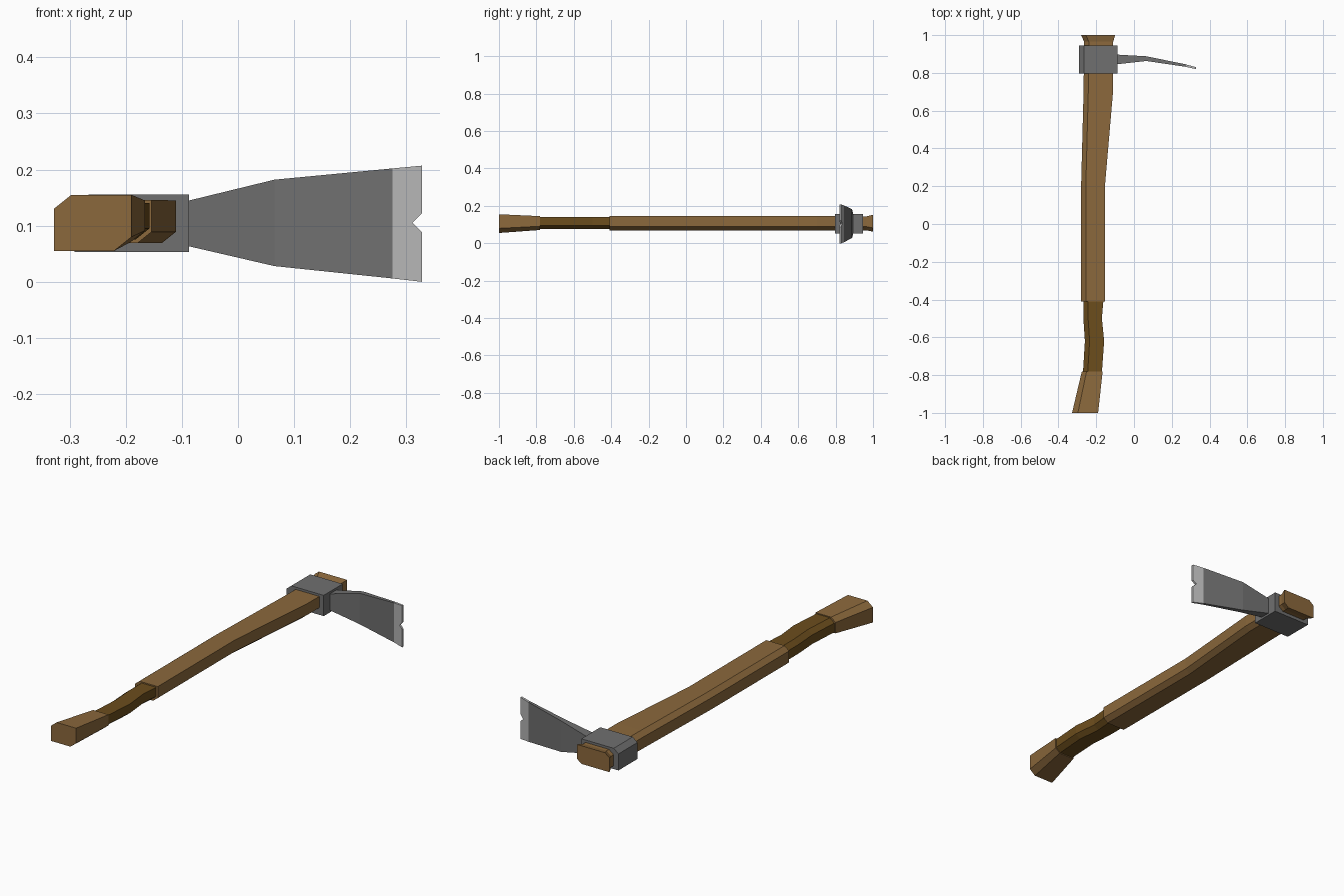
import bpy, bmesh

if "Cube" in bpy.data.objects:
    bpy.data.objects.remove(bpy.data.objects["Cube"])

def material(name, rgb):
    m = bpy.data.materials.new(name)
    m.diffuse_color = (*rgb, 1)
    m.use_nodes = True
    m.node_tree.nodes["Principled BSDF"].inputs["Base Color"].default_value = m.diffuse_color
    return m

wood = material("wood", (0.26, 0.14, 0.045))
grip_wood = material("dark_wood", (0.15, 0.075, 0.012))
steel = material("steel", (0.16, 0.16, 0.16))
edge_steel = material("sharpened_steel", (0.46, 0.46, 0.46))

def loft(name, rings, mat):
    """Skin matching rings of points and cap both ends."""
    bm = bmesh.new()
    loops = [[bm.verts.new(p) for p in ring] for ring in rings]
    n = len(loops[0])
    for a, b in zip(loops, loops[1:]):
        for i in range(n):
            j = (i + 1) % n
            bm.faces.new((a[i], a[j], b[j], b[i]))
    bm.faces.new(loops[0])
    bm.faces.new(loops[-1])
    bmesh.ops.recalc_face_normals(bm, faces=bm.faces)
    me = bpy.data.meshes.new(name)
    bm.to_mesh(me)
    bm.free()
    me.materials.append(mat)
    ob = bpy.data.objects.new(name, me)
    bpy.context.collection.objects.link(ob)
    return ob

def handle_ring(y, x0, x1, z0, z1, c=0.025):
    """Rectangle with its top left and bottom right corners cut."""
    d = c * 0.8
    return [(x0, y, z0), (x1 - c, y, z0), (x1, y, z0 + d),
            (x1, y, z1), (x0 + c, y, z1), (x0, y, z1 - d)]

def handle_part(name, sections, mat):
    return loft(name, [handle_ring(*s) for s in sections], mat)

# Wooden handle in three lengths: flared butt, carved grip, main shaft
handle_part("handle_butt", [
    (-1.0, -0.328, -0.19, 0.055, 0.155, 0.031),
    (-0.78, -0.276, -0.166, 0.071, 0.145)], wood)
handle_part("handle_grip", [
    (-0.785, -0.27, -0.17, 0.075, 0.14),
    (-0.62, -0.26, -0.158, 0.075, 0.14),
    (-0.50, -0.268, -0.17, 0.075, 0.14),
    (-0.405, -0.268, -0.162, 0.075, 0.14)], grip_wood)
handle_part("handle_shaft", [
    (-0.41, -0.28, -0.154, 0.069, 0.146),
    (0.2, -0.28, -0.154, 0.069, 0.146),
    (0.7, -0.267, -0.111, 0.069, 0.145),
    (0.965, -0.264, -0.11, 0.069, 0.144),
    (1.0, -0.28, -0.1, 0.062, 0.152)], wood)

# Steel collar around the shaft, one corner cut
collar = [(-0.291, 0.053), (-0.087, 0.053), (-0.087, 0.156),
          (-0.265, 0.156), (-0.291, 0.135)]
loft("head_collar", [[(x, y, z) for x, z in collar] for y in (0.797, 0.946)], steel)

# Bent blade widening away from the collar: x, y range, z range
blade = [(-0.095, 0.845, 0.897, 0.065, 0.143),
         (0.065, 0.863, 0.888, 0.028, 0.182),
         (0.275, 0.832, 0.845, 0.006, 0.202)]
loft("blade", [[(x, y0, z0), (x, y1, z0), (x, y1, z1), (x, y0, z1)]
               for x, y0, y1, z0, z1 in blade], steel)

# Sharpened tip with a V-shaped nail notch
tip = [(0.275, 0.006), (0.328, 0.0), (0.328, 0.088), (0.311, 0.105),
       (0.328, 0.122), (0.328, 0.207), (0.275, 0.202)]

def tip_side(y_start, y_end):
    return [(x, y_start + (y_end - y_start) * (x - 0.275) / 0.053, z) for x, z in tip]

loft("blade_edge", [tip_side(0.832, 0.82), tip_side(0.845, 0.83)], edge_steel)
